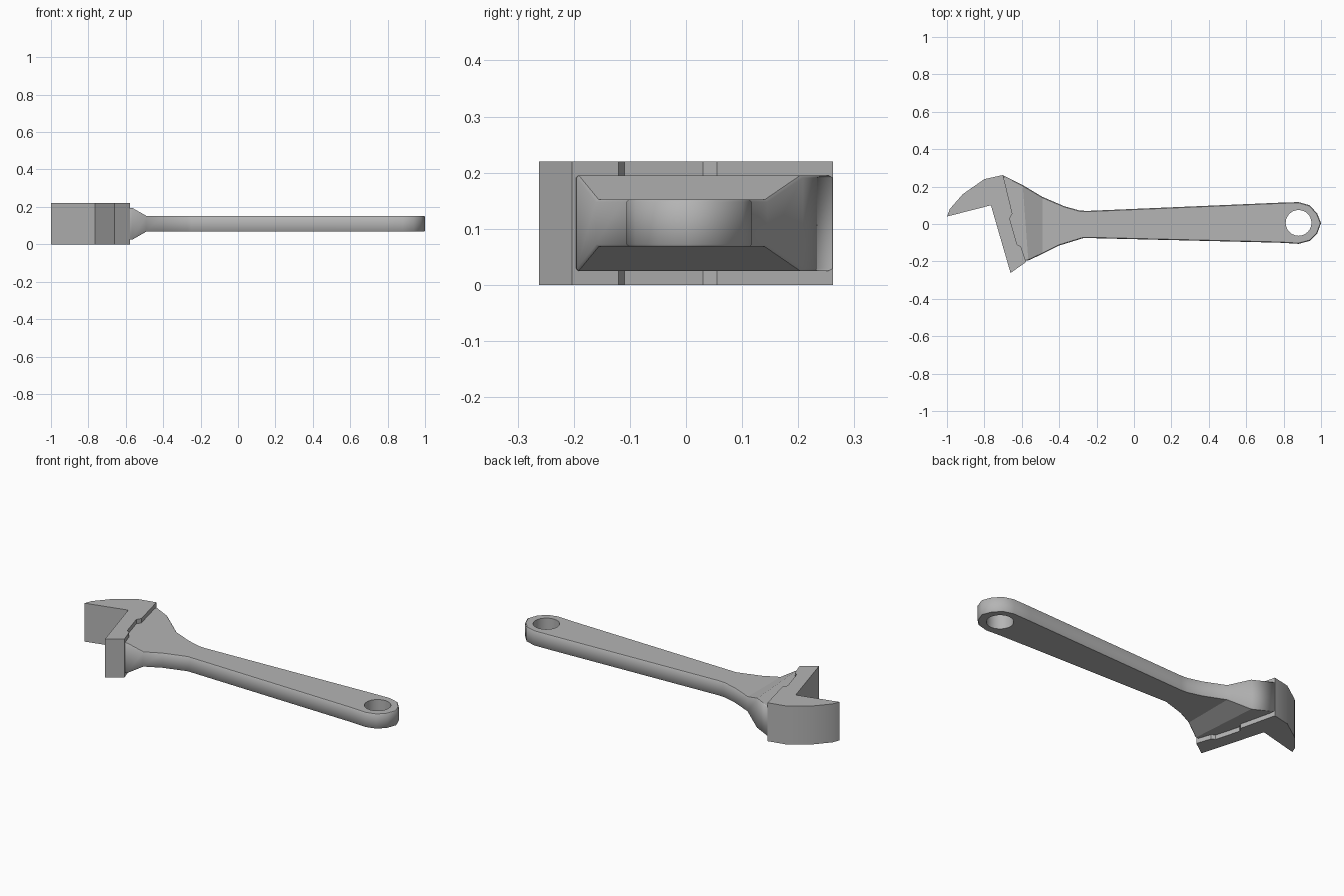
import bpy, bmesh, math

if "Cube" in bpy.data.objects:
    bpy.data.objects.remove(bpy.data.objects["Cube"], do_unlink=True)

steel = bpy.data.materials.new("steel_grey")
steel.use_nodes = True
colour = (0.46, 0.46, 0.46, 1)
steel.diffuse_color = colour
steel.node_tree.nodes["Principled BSDF"].inputs["Base Color"].default_value = colour
MID = 0.11


def finish(bm, name):
    bmesh.ops.recalc_face_normals(bm, faces=bm.faces)
    mesh = bpy.data.meshes.new(name)
    bm.to_mesh(mesh)
    bm.free()
    mesh.materials.append(steel)
    obj = bpy.data.objects.new(name, mesh)
    bpy.context.collection.objects.link(obj)
    return obj


# Jaw head: thick plate with a V-shaped mouth and a notched rear step
head_outline = [(-1, .04), (-.985, .08), (-.915, .16), (-.8, .24), (-.7, .262),
                (-.65, .055), (-.665, .03), (-.625, -.11), (-.605, -.12),
                (-.577, -.203), (-.66, -.262), (-.765, .1)]
bm = bmesh.new()
plan = bm.faces.new([bm.verts.new((x, y, 0)) for x, y in head_outline])
raised = bmesh.ops.extrude_face_region(bm, geom=[plan], use_keep_orig=True)["geom"]
bmesh.ops.translate(bm, vec=(0, 0, 2 * MID),
                    verts=[v for v in raised if isinstance(v, bmesh.types.BMVert)])
head = finish(bm, "jaw_head")
bpy.context.view_layer.objects.active = head
head.select_set(True)
bpy.ops.object.shade_smooth_by_angle(angle=math.radians(40))
head.select_set(False)

# Handle plan: left edge, right edge and half thickness at each station
stations = [((-.7, .261), (-.645, -.2), .085),
            ((-.595, .208), (-.565, -.195), .085),
            ((-.49, .145), (-.49, -.16), .042),
            ((-.37, .094), (-.4, -.115), .042),
            ((-.29, .072), (-.27, -.075), .042),
            ((-.25, .07), (-.25, -.075), .042),
            ((.78, .114), (.78, -.1), .042)]
bm = bmesh.new()
half = {}


def point(xy, thickness):
    v = bm.verts.new((*xy, MID))
    half[(round(xy[0], 4), round(xy[1], 4))] = thickness
    return v


rows = [(point(a, h), point(b, h)) for a, b, h in stations]
for (a, b), (c, d) in zip(rows, rows[1:]):
    bm.faces.new((a, b, d, c))

# Rounded handle end with a hanging hole
tip = [(.88, .117), (.94, .1), (.98, .055), (1, .005),
       (.98, -.05), (.94, -.09), (.88, -.106)]
chain = [rows[-1][0]] + [point(p, .042) for p in tip] + [rows[-1][1]]
SIDES = 24
ring = []
for i in range(SIDES):
    t = 2 * math.pi * i / SIDES
    ring.append(point((.88 + .069 * math.cos(t), .006 + .069 * math.sin(t)), .042))
edges = [bm.edges.new(p) for p in zip(chain, chain[1:])]
edges += [bm.edges.new((ring[i], ring[i - 1])) for i in range(SIDES)]
edges.append(bm.edges.get(rows[-1]))
bmesh.ops.triangle_fill(bm, edges=edges, use_beauty=True)

# Thicken the plan both ways from the middle plane
lower = list(bm.verts)
raised = bmesh.ops.extrude_face_region(bm, geom=list(bm.faces), use_keep_orig=True)["geom"]
upper = [v for v in raised if isinstance(v, bmesh.types.BMVert)]
for verts, sign in ((lower, -1), (upper, 1)):
    for v in verts:
        v.co.z = MID + sign * half[(round(v.co.x, 4), round(v.co.y, 4))]
bmesh.ops.recalc_face_normals(bm, faces=bm.faces)
bm.normal_update()


def in_hole(e):
    return all(math.hypot(v.co.x - .88, v.co.y - .006) < .075 for v in e.verts)


# Soften the outer rim slightly and shade the side walls smooth
rim = [e for e in bm.edges if not in_hole(e) and len(e.link_faces) == 2
       and sum(abs(f.normal.z) > .8 for f in e.link_faces) == 1]
bmesh.ops.bevel(bm, geom=rim, offset=.004, offset_type='OFFSET', segments=1,
                profile=.5, affect='EDGES')
bm.normal_update()
for f in bm.faces:
    f.smooth = abs(f.normal.z) < .82
finish(bm, "handle")
